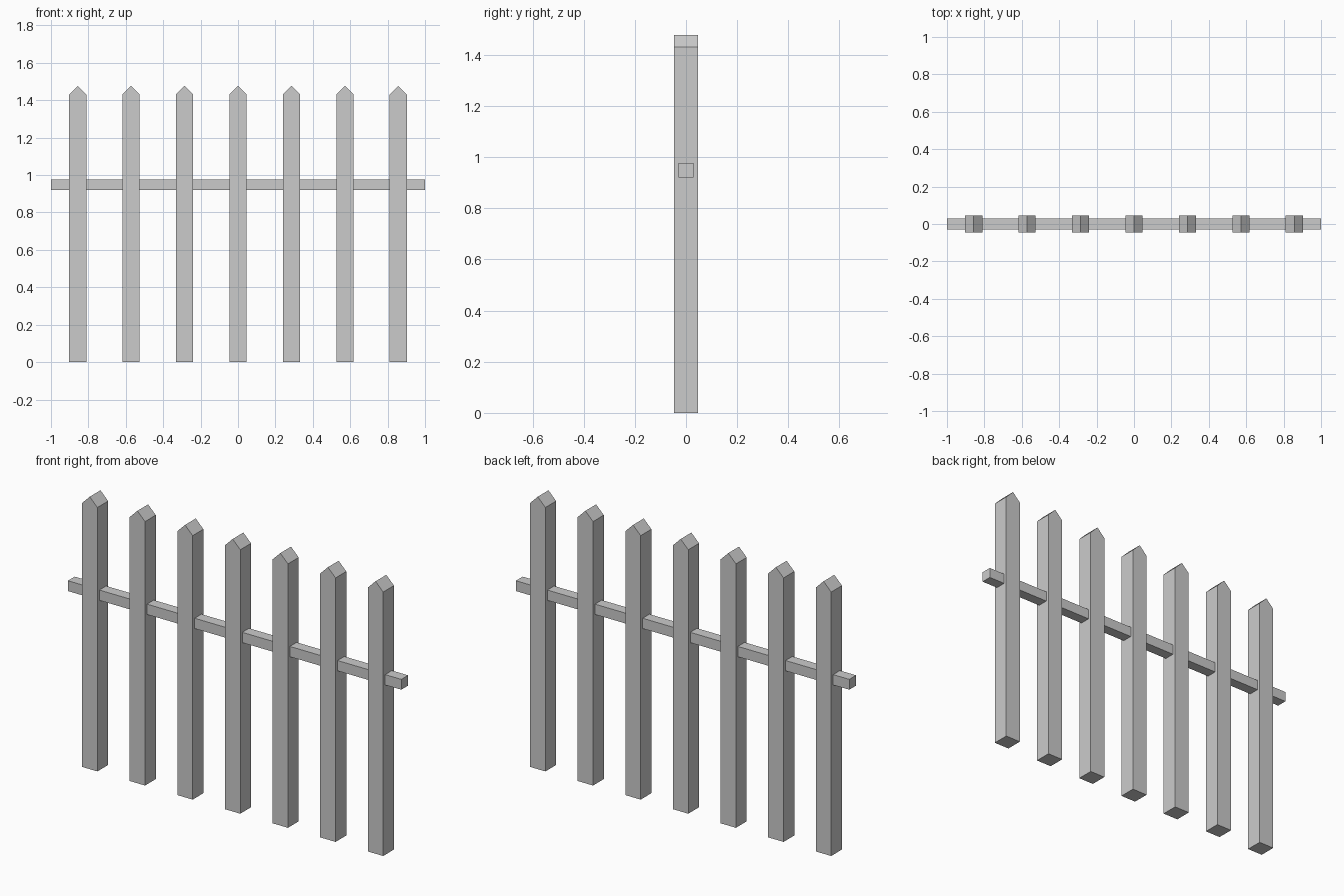
import bpy
import bmesh

if "Cube" in bpy.data.objects:
    bpy.data.objects.remove(bpy.data.objects["Cube"])

HALF = 0.046        # half width of a picket
SHOULDER = 1.431
TIP = 1.477
COUNT = 7
STEP = 2 / COUNT


def extruded_profile(name, points, half_depth):
    """Closed x/z profile extruded along y, centred on y = 0."""
    bm = bmesh.new()
    face = bm.faces.new([bm.verts.new((x, -half_depth, z)) for x, z in points])
    ext = bmesh.ops.extrude_face_region(bm, geom=[face])
    verts = [v for v in ext["geom"] if isinstance(v, bmesh.types.BMVert)]
    bmesh.ops.translate(bm, verts=verts, vec=(0, 2 * half_depth, 0))
    bmesh.ops.recalc_face_normals(bm, faces=bm.faces)
    mesh = bpy.data.meshes.new(name)
    bm.to_mesh(mesh)
    bm.free()
    return mesh


def place(name, mesh, x=0):
    obj = bpy.data.objects.new(name, mesh)
    obj.location.x = x
    bpy.context.collection.objects.link(obj)


# Pointed pickets, sharing one mesh
picket = extruded_profile(
    "picket",
    [(-HALF, 0), (HALF, 0), (HALF, SHOULDER), (0, TIP), (-HALF, SHOULDER)],
    HALF)
for i in range(COUNT):
    place(f"picket_{i + 1}", picket, (i - (COUNT - 1) / 2) * STEP)

# Single rail running through all pickets
rail = extruded_profile(
    "rail", [(-1, 0.921), (1, 0.921), (1, 0.977), (-1, 0.977)], 0.029)
place("rail", rail)
